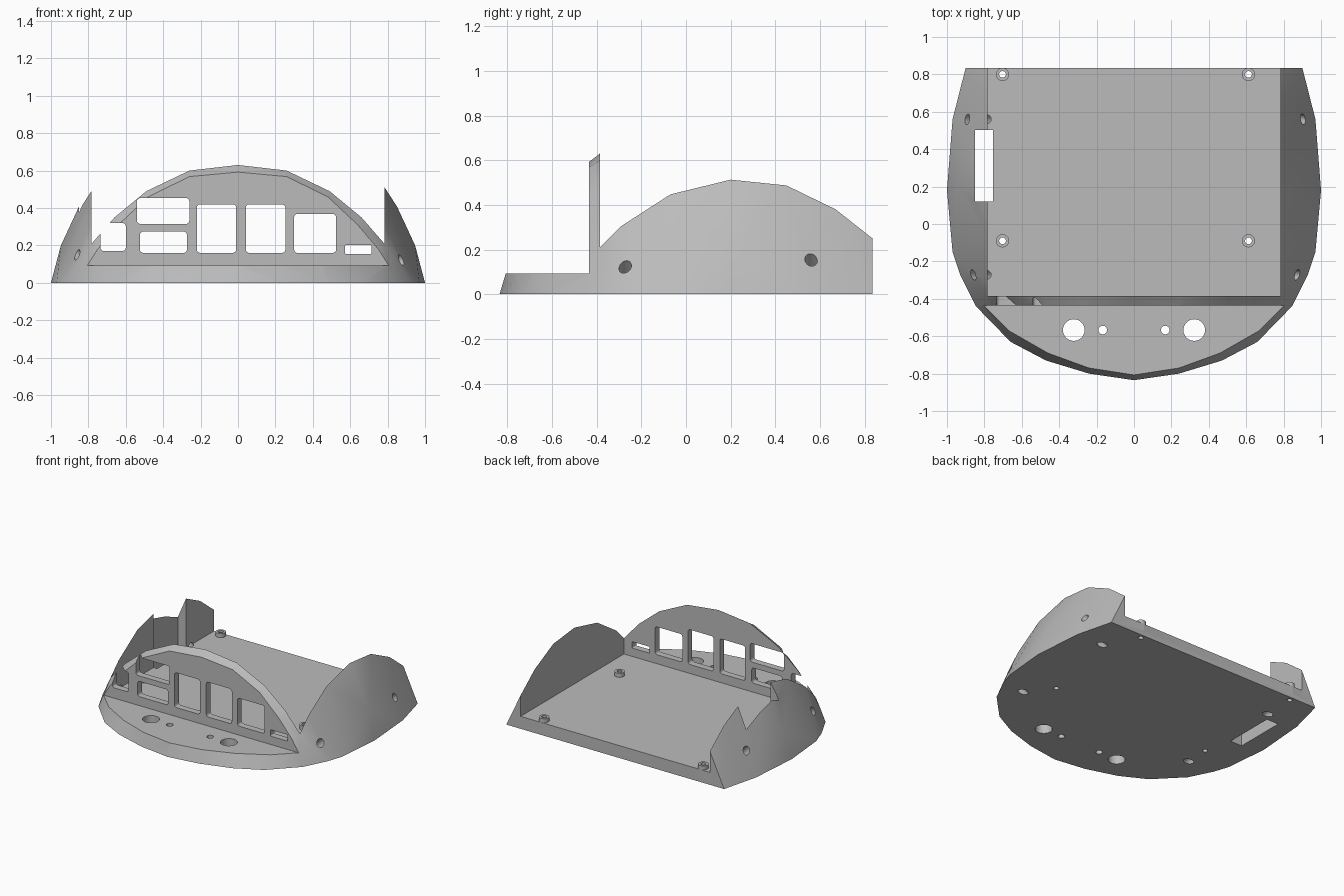
import bpy, bmesh, math
from mathutils import Matrix, Vector

old = bpy.data.objects.get("Cube")
if old:
    bpy.data.objects.remove(old, do_unlink=True)

grey = bpy.data.materials.new("matte grey")
grey.use_nodes = True
colour = (0.5, 0.5, 0.5, 1)
grey.diffuse_color = colour
grey.node_tree.nodes["Principled BSDF"].inputs["Base Color"].default_value = colour

FLOOR = 0.093       # top of the floor slab
FRONT, BACK = -0.435, -0.385   # two faces of the upright panel
WALL = 0.782        # inner face of the side walls
END = 0.835         # half depth


def finish(name, bm):
    bmesh.ops.recalc_face_normals(bm, faces=bm.faces)
    mesh = bpy.data.meshes.new(name)
    bm.to_mesh(mesh)
    bm.free()
    mesh.materials.append(grey)
    obj = bpy.data.objects.new(name, mesh)
    bpy.context.scene.collection.objects.link(obj)
    return obj


def box(name, low, high):
    bm = bmesh.new()
    low, high = Vector(low), Vector(high)
    size = high - low
    bmesh.ops.create_cube(bm, size=1, matrix=Matrix.Translation((low + high) / 2)
                          @ Matrix.Diagonal((*size, 1)))
    return finish(name, bm)


def rod(name, start, end, radius):
    start, end = Vector(start), Vector(end)
    axis = end - start
    turn = axis.to_track_quat('Z', 'Y').to_matrix().to_4x4()
    bm = bmesh.new()
    bmesh.ops.create_cone(bm, cap_ends=True, segments=28, radius1=radius, radius2=radius,
                          depth=axis.length,
                          matrix=Matrix.Translation((start + end) / 2) @ turn)
    return finish(name, bm)


def window(name, x0, x1, z0, z1, r=0.018):
    # rounded rectangle pushed through the panel
    bm = bmesh.new()
    corners = [(x1 - r, z1 - r), (x0 + r, z1 - r), (x0 + r, z0 + r), (x1 - r, z0 + r)]
    ring = []
    for i, (cx, cz) in enumerate(corners):
        for k in range(5):
            a = math.pi / 2 * (i + k / 4)
            ring.append(bm.verts.new((cx + r * math.cos(a), FRONT - 0.06, cz + r * math.sin(a))))
    face = bm.faces.new(ring)
    moved = bmesh.ops.extrude_face_region(bm, geom=[face])["geom"]
    bmesh.ops.translate(bm, vec=(0, 0.17, 0),
                        verts=[v for v in moved if isinstance(v, bmesh.types.BMVert)])
    return finish(name, bm)


# Faceted dome: hull of a few mirrored section outlines
base = [(0, -END), (.24, -.80), (.47, -.73), (.66, -.63), (.845, -.44), (.93, -.27),
        (.97, -.15), (1, .18), (.97, .56), (.9, END)]
ledge = [(0, -.807), (.24, -.77), (.46, -.69), (.67, -.57), (.805, FRONT)]
panel_front = [(0, .592), (.26, .568), (.48, .46), (.64, .31)]
panel_back = [(0, .63), (.26, .60), (.49, .49), (.66, .35)]
wall_top = [(BACK, .21), (-.29, .305), (-.07, .447), (.2, .513), (.45, .487),
            (.67, .38), (END, .25)]
points = [(x, y, 0) for x, y in base] + [(x, y, FLOOR) for x, y in ledge]
points += [(x, FRONT, z) for x, z in panel_front] + [(x, BACK, z) for x, z in panel_back]
points += [(WALL, y, z) for y, z in wall_top] + [(.947, .2, .2), (.85, .2, .408)]

bm = bmesh.new()
for x, y, z in points:
    for side in ((1, -1) if x else (1,)):
        bm.verts.new((side * x, y, z))
hull = bmesh.ops.convex_hull(bm, input=bm.verts)
spare = {g for g in hull["geom_interior"] + hull["geom_unused"]
         if isinstance(g, bmesh.types.BMVert)}
bmesh.ops.delete(bm, geom=list(spare), context='VERTS')
bmesh.ops.dissolve_limit(bm, angle_limit=math.radians(0.3), verts=bm.verts, edges=bm.edges)
body = finish("case_base", bm)

helpers = []


def apply_tool(tool, operation='DIFFERENCE'):
    tool.hide_render = True
    mod = body.modifiers.new(tool.name, 'BOOLEAN')
    mod.operation = operation
    mod.solver = 'EXACT'
    mod.object = tool
    helpers.append(tool)


# Open tray and front ledge
apply_tool(box("tray_cutter", (-WALL, BACK, FLOOR), (WALL, 2, 2)))
apply_tool(box("ledge_cutter", (-2, -2, FLOOR), (2, FRONT, 2)))

# Standoffs with screw holes
spots = [(x, y) for x in (-.703, .612) for y in (-.09, .80)]
for x, y in spots:
    apply_tool(rod("standoff", (x, y, .04), (x, y, FLOOR + .03), .035), 'UNION')
for x, y in spots:
    apply_tool(rod("standoff_hole", (x, y, -.1), (x, y, .3), .018))

# Panel windows
for spec in [(-.735, -.6, .17, .32), (-.54, -.26, .315, .453), (-.525, -.273, .16, .274),
             (-.22, -.01, .16, .42), (.042, .253, .16, .42), (.3, .525, .16, .368)]:
    apply_tool(window("window_cutter", *spec))
apply_tool(window("small_window_cutter", .572, .715, .155, .203, .006))

# Ledge holes, side slot and slanted side holes
for side in (-1, 1):
    for x, r in ((.322, .058), (.167, .023)):
        apply_tool(rod("ledge_hole", (side * x, -.567, -.1), (side * x, -.567, .3), r))
apply_tool(box("slot_cutter", (-.85, .12, -1), (-.753, .503, 2)))
for side, foot in ((-1, .71), (1, .75)):
    for y in (-.272, .56):
        apply_tool(rod("side_hole", (side * (foot - .1), y, -.1),
                       (side * (foot + .3), y, .3), .028))

# Bake the cuts and drop the helpers
bpy.context.view_layer.update()
graph = bpy.context.evaluated_depsgraph_get()
result = bpy.data.meshes.new_from_object(body.evaluated_get(graph))
body.modifiers.clear()
body.data = result
result.materials.clear()
result.materials.append(grey)
for poly in result.polygons:
    poly.material_index = 0
for tool in helpers:
    bpy.data.objects.remove(tool, do_unlink=True)

bpy.ops.object.select_all(action='DESELECT')
body.select_set(True)
bpy.context.view_layer.objects.active = body
bpy.ops.object.shade_smooth_by_angle(angle=math.radians(25))
